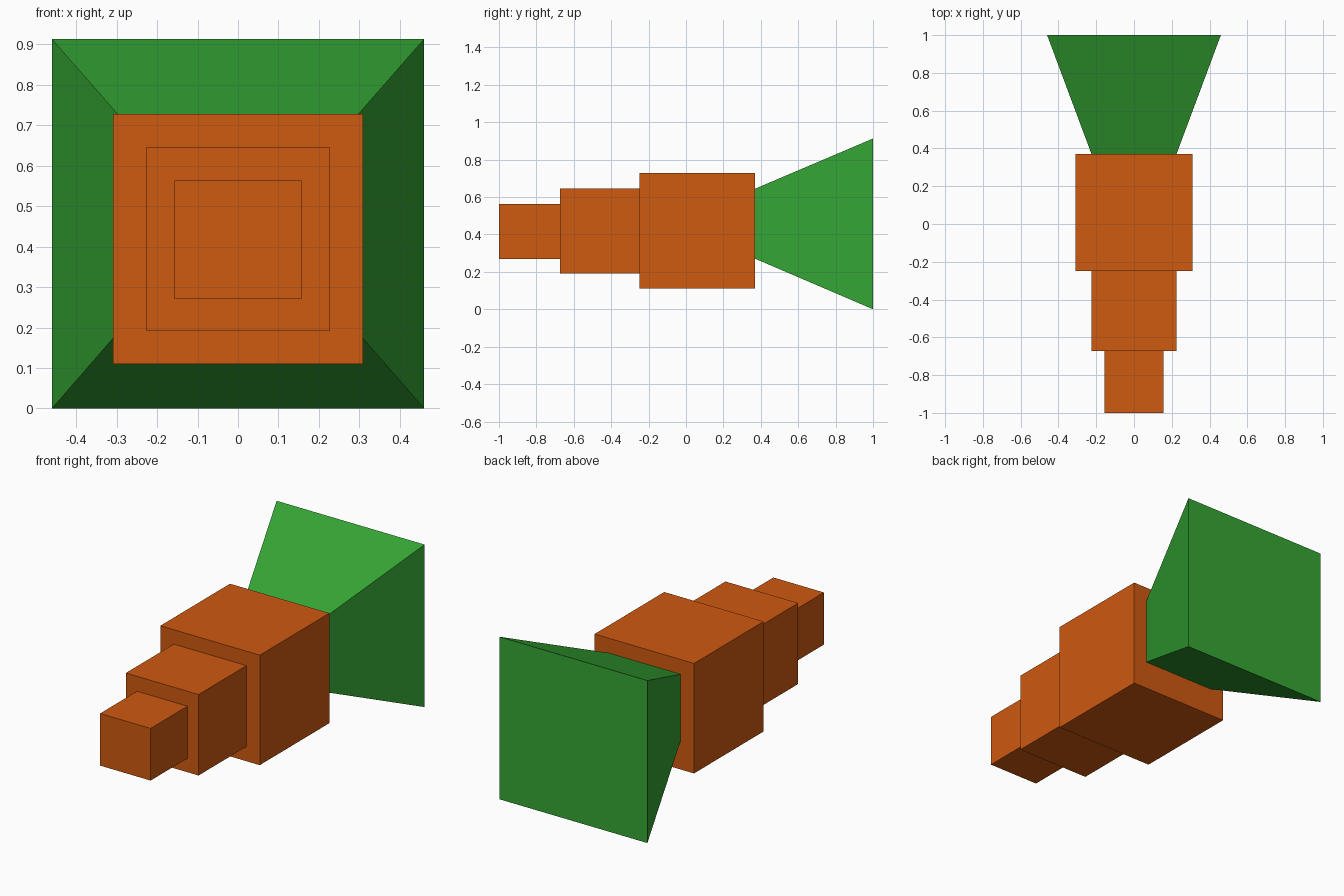
import bpy, bmesh

if "Cube" in bpy.data.objects:
    bpy.data.objects.remove(bpy.data.objects["Cube"])


def material(name, color):
    mat = bpy.data.materials.new(name)
    mat.diffuse_color = (*color, 1.0)
    mat.use_nodes = True
    mat.node_tree.nodes["Principled BSDF"].inputs["Base Color"].default_value = mat.diffuse_color
    return mat


def tapered_block(name, front, back, mat):
    """Block between two rectangles, each given as (y, half width, z low, z high)."""
    bm = bmesh.new()
    for y, hw, z0, z1 in (front, back):
        for x, z in ((-hw, z0), (hw, z0), (hw, z1), (-hw, z1)):
            bm.verts.new((x, y, z))
    bmesh.ops.convex_hull(bm, input=bm.verts[:])
    bmesh.ops.dissolve_limit(bm, angle_limit=0.01, verts=bm.verts[:], edges=bm.edges[:])
    bmesh.ops.recalc_face_normals(bm, faces=bm.faces[:])
    mesh = bpy.data.meshes.new(name)
    bm.to_mesh(mesh)
    bm.free()
    mesh.materials.append(mat)
    obj = bpy.data.objects.new(name, mesh)
    bpy.context.collection.objects.link(obj)
    return obj


orange = material("orange", (0.62, 0.1, 0.005))
green = material("green", (0.035, 0.38, 0.035))

# Stepped square body, smallest section at the front
for name, y0, y1, hw, z0, z1 in (
    ("front_section", -1.0, -0.673, 0.157, 0.27, 0.563),
    ("middle_section", -0.673, -0.248, 0.226, 0.192, 0.647),
    ("main_section", -0.248, 0.37, 0.309, 0.11, 0.728),
):
    tapered_block(name, (y0, hw, z0, z1), (y1, hw, z0, z1), orange)

# Flared tail, widening to the back
tapered_block("flared_tail", (0.37, 0.225, 0.27, 0.645), (1.0, 0.46, 0.0, 0.913), green)
